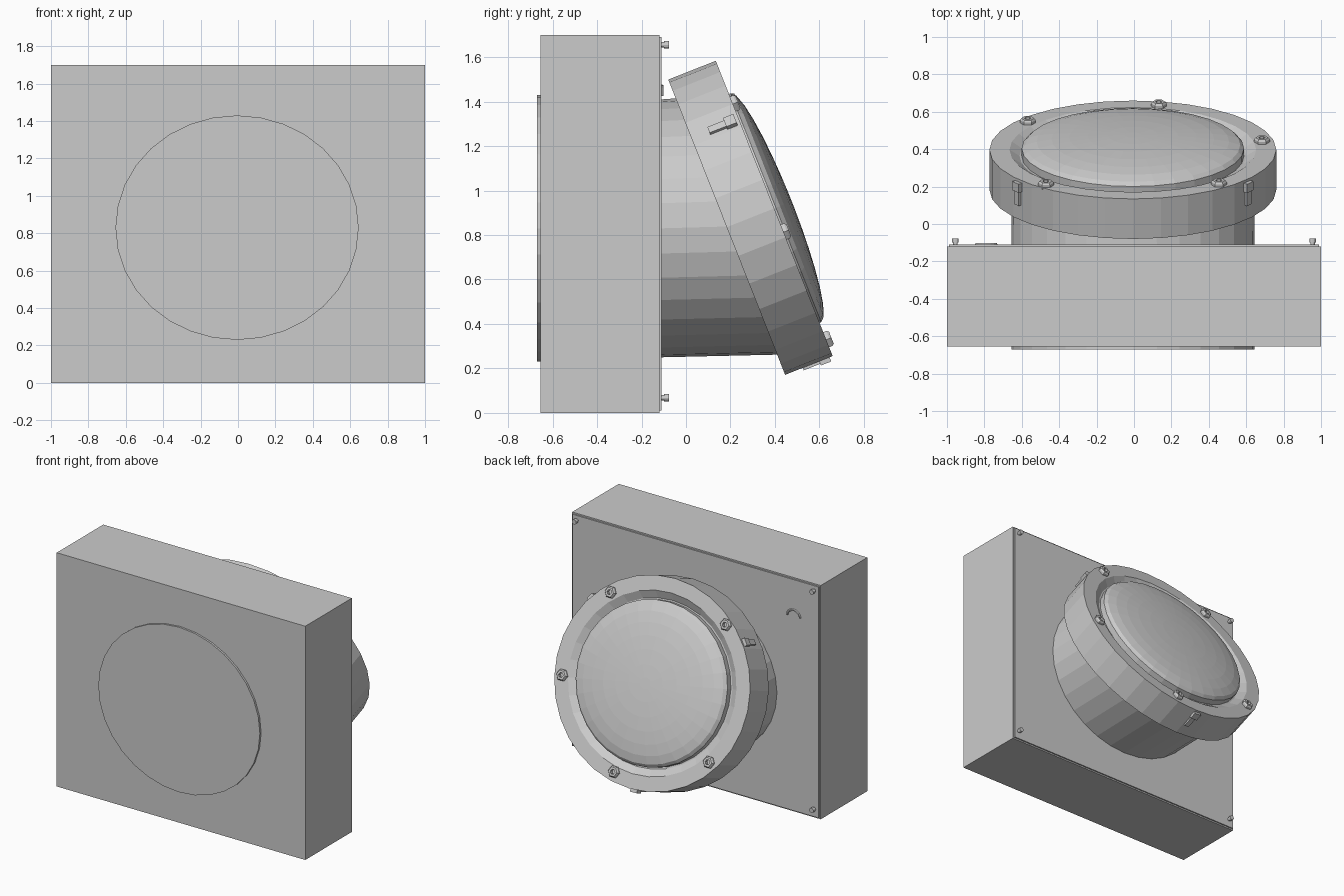
import bpy, bmesh
from math import cos, sin, pi, radians, atan2
from mathutils import Matrix, Vector

if "Cube" in bpy.data.objects:
    bpy.data.objects.remove(bpy.data.objects["Cube"])

SEG = 32
TILT = radians(21.6)
N = Vector((0, cos(TILT), sin(TILT)))        # drum axis
U = Vector((0, -sin(TILT), cos(TILT)))       # "up" on the drum face
RX, RU, DEPTH = 0.767, 0.714, 0.23           # drum radii and thickness


def frame(x_axis, y_axis, z_axis, origin):
    m = Matrix((x_axis, y_axis, z_axis)).transposed().to_4x4()
    m.translation = origin
    return m


X = Vector((1, 0, 0))
DRUM = frame(-X, U, N, Vector((-0.006, 0.183, 0.835)))
BACK = frame(-X, Vector((0, 0, 1)), Vector((0, 1, 0)), Vector((0, 0, 0)))


def finish(name, bm, matrix=Matrix()):
    bm.transform(matrix)
    bmesh.ops.recalc_face_normals(bm, faces=bm.faces)
    mesh = bpy.data.meshes.new(name)
    bm.to_mesh(mesh)
    bm.free()
    obj = bpy.data.objects.new(name, mesh)
    bpy.context.collection.objects.link(obj)
    return obj


def loft(name, loops, matrix=Matrix(), closed=False):
    """Skin a list of point loops; cap the ends, or join last to first."""
    bm = bmesh.new()
    rings = [[bm.verts.new(p) for p in loop] for loop in loops]
    n = len(rings[0])
    pairs = list(zip(rings, rings[1:])) + ([(rings[-1], rings[0])] if closed else [])
    for a, b in pairs:
        for i in range(n):
            j = (i + 1) % n
            bm.faces.new((a[i], a[j], b[j], b[i]))
    if not closed:
        bm.faces.new(rings[0])
        bm.faces.new(rings[-1])
    return finish(name, bm, matrix)


def ellipse(rx, ry, h, n=SEG, center=(0, 0)):
    return [Vector((center[0] + rx * cos(2 * pi * i / n),
                    center[1] + ry * sin(2 * pi * i / n), h)) for i in range(n)]


def lathe(name, profile, matrix, n=SEG, rx=1, ry=1, closed=False):
    return loft(name, [ellipse(r * rx, r * ry, h, n) for r, h in profile], matrix, closed)


def box(name, lo, hi, matrix=Matrix()):
    bm = bmesh.new()
    bmesh.ops.create_cube(bm, size=1)
    for v in bm.verts:
        v.co = [l + (c + 0.5) * (h - l) for c, l, h in zip(v.co, lo, hi)]
    return finish(name, bm, matrix)


# Main block and thin cover plate on its back
box("housing_block", (-1, -0.655, 0), (1, -0.12, 1.7))
box("back_plate", (-0.99, -0.13, 0.01), (0.99, -0.11, 1.69))

# Oval tube running through the block and meeting the tilted drum
tube = [[BACK @ p for p in ellipse(0.65, 0.6, -0.67, center=(0.005, 0.83))],
        [BACK @ p for p in ellipse(0.65, 0.58, -0.11, center=(0.005, 0.83))],
        [DRUM @ p for p in ellipse(0.65, 0.62, 0.01)]]
loft("oval_tube", tube)

# Tilted drum with a chamfered recess in its face
lathe("drum_ring", [(0.8, 0), (1, 0), (1, DEPTH), (0.86, DEPTH), (0.79, 0.195), (0.7, 0.195)],
      DRUM, rx=RX, ry=RU)

# Shallow domed lens
dome = [(0.775, 0.19), (0.775, DEPTH + 0.008)]
dome += [(0.775 * cos(a), DEPTH + 0.008 + 0.077 * sin(a))
         for a in (radians(d) for d in (15, 30, 43, 55, 66, 77, 86))]
lathe("domed_lens", dome, DRUM, rx=RX, ry=RU)

# Hex nuts around the drum face
for i, (x, u) in enumerate([(0.139, -0.635), (0.69, -0.115), (0.46, 0.505),
                            (-0.465, 0.515), (-0.562, -0.395)]):
    lathe(f"face_nut_{i}", [(0.018, -0.01), (0.042, -0.01), (0.042, 0.015), (0.034, 0.025),
                            (0.018, 0.025)],
          DRUM @ Matrix.Translation((-x, u, DEPTH)), n=6, closed=True)

# Clips on the drum rim: narrow tongue with a wider head
for i, deg in enumerate((37, 143, -88)):
    a = radians(deg)
    nrm = atan2(sin(a) / RU, cos(a) / RX)
    m = DRUM @ Matrix.Translation((RX * cos(a), RU * sin(a), 0)) @ Matrix.Rotation(nrm, 4, 'Z')
    box(f"rim_clip_tongue_{i}", (-0.02, -0.018, 0.085), (0.012, 0.018, 0.17), m)
    box(f"rim_clip_head_{i}", (-0.02, -0.027, 0.165), (0.02, 0.027, 0.215), m)

# Corner bolts on the back plate
for sx in (-1, 1):
    for z in (0.068, 1.655):
        lathe("corner_bolt", [(0.012, -0.12), (0.012, -0.1), (0.017, -0.098), (0.017, -0.077)],
              BACK @ Matrix.Translation((sx * 0.955, z, 0)), n=12)

# Small arched handle on the back plate
arc = []
for k in range(9):
    a = pi * k / 8
    d = Vector((cos(a), sin(a), 0))
    c = Vector((0.79 + 0.052 * cos(a), 1.425 + 0.045 * sin(a), -0.109))
    arc.append([c + d * 0.008 * cos(t) + Vector((0, 0, 0.008 * sin(t)))
                for t in (2 * pi * j / 6 for j in range(6))])
loft("arched_handle", arc, BACK)
